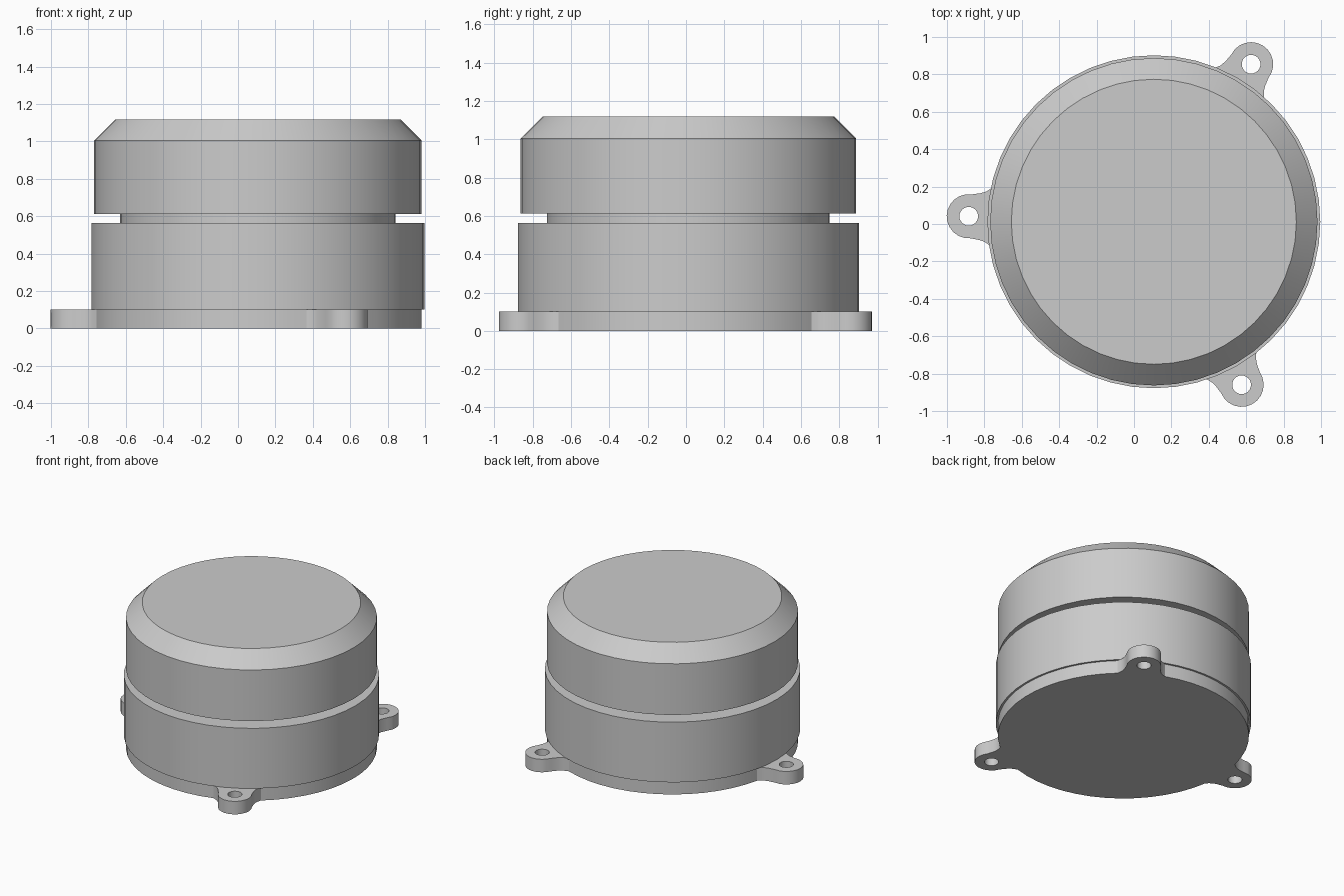
import bpy, bmesh, math
from mathutils import Matrix, Vector

cube = bpy.data.objects.get("Cube")
if cube:
    bpy.data.objects.remove(cube)

CENTRE = Vector((0.106, 0.012, 0))
LUG_ANGLES = [math.radians(-61.7 + 120 * i) for i in range(3)]
LUG_REACH, LUG_R, HOLE_R = 0.99, 0.118, 0.05
BASE_R, BASE_H = 0.875, 0.1

grey = bpy.data.materials.new("light grey")
grey.use_nodes = True
grey.diffuse_color = (0.6, 0.6, 0.6, 1)
grey.node_tree.nodes["Principled BSDF"].inputs["Base Color"].default_value = (0.6, 0.6, 0.6, 1)


def polar(r, a):
    return Vector((r * math.cos(a), r * math.sin(a)))


def finish(obj):
    obj.data.materials.clear()
    obj.data.materials.append(grey)
    bpy.ops.object.select_all(action="DESELECT")
    obj.select_set(True)
    bpy.context.view_layer.objects.active = obj
    bpy.ops.object.shade_smooth_by_angle(angle=math.radians(30))


def lathe(name, profile, segments=48):
    """Spin a (radius, height) profile around the housing axis."""
    bm = bmesh.new()
    verts = [bm.verts.new((r, 0, z)) for r, z in profile]
    edges = [bm.edges.new(pair) for pair in zip(verts, verts[1:])]
    bmesh.ops.spin(bm, geom=verts + edges, cent=(0, 0, 0), axis=(0, 0, 1),
                   angle=math.tau, steps=segments, use_merge=True)
    bmesh.ops.remove_doubles(bm, verts=bm.verts, dist=0.0001)
    # flat discs close both ends
    bmesh.ops.holes_fill(bm, edges=[e for e in bm.edges if e.is_boundary], sides=0)
    bmesh.ops.recalc_face_normals(bm, faces=bm.faces)
    mesh = bpy.data.meshes.new(name)
    bm.to_mesh(mesh)
    bm.free()
    obj = bpy.data.objects.new(name, mesh)
    obj.location = CENTRE
    bpy.context.collection.objects.link(obj)
    finish(obj)


def base_outline():
    """Round plate edge that flares into three rounded lugs."""
    points = []
    neck = [(0.88, 0.148), (0.9, 0.135), (0.93, 0.125)]
    for a in LUG_ANGLES:
        local = [Vector((u, -v)) for u, v in neck]
        for i in range(13):
            local.append(Vector((LUG_REACH, 0)) + polar(LUG_R, math.radians(-96 + 16 * i)))
        local += [Vector((u, v)) for u, v in reversed(neck)]
        points += [Matrix.Rotation(a, 2) @ p for p in local]
        # plain rim up to the next lug
        points += [polar(BASE_R, a + math.radians(11 + 7 * i)) for i in range(15)]
    return points


def mounting_base():
    curve = bpy.data.curves.new("mounting_base", "CURVE")
    curve.dimensions = "2D"
    curve.fill_mode = "BOTH"
    curve.extrude = BASE_H / 2
    loops = [base_outline()]
    # screw holes
    for a in LUG_ANGLES:
        loops.append([polar(LUG_REACH, a) + polar(HOLE_R, math.tau * i / 24) for i in range(24)])
    for loop in loops:
        spline = curve.splines.new("POLY")
        spline.points.add(len(loop) - 1)
        for point, co in zip(spline.points, loop):
            point.co = (co.x, co.y, 0, 1)
        spline.use_cyclic_u = True
    obj = bpy.data.objects.new("mounting_base", curve)
    obj.location = CENTRE + Vector((0, 0, BASE_H / 2))
    bpy.context.collection.objects.link(obj)
    bpy.ops.object.select_all(action="DESELECT")
    obj.select_set(True)
    bpy.context.view_layer.objects.active = obj
    bpy.ops.object.convert(target="MESH")
    obj = bpy.context.view_layer.objects.active
    bm = bmesh.new()
    bm.from_mesh(obj.data)
    bmesh.ops.remove_doubles(bm, verts=bm.verts, dist=0.0001)
    bmesh.ops.recalc_face_normals(bm, faces=bm.faces)
    bm.to_mesh(obj.data)
    bm.free()
    finish(obj)


mounting_base()
# lower drum, recessed neck, upper drum and chamfered lid in one profile
lathe("housing", [(0.89, 0.1), (0.89, 0.563), (0.737, 0.563), (0.737, 0.612),
                  (0.875, 0.612), (0.875, 1.005), (0.762, 1.118)])
